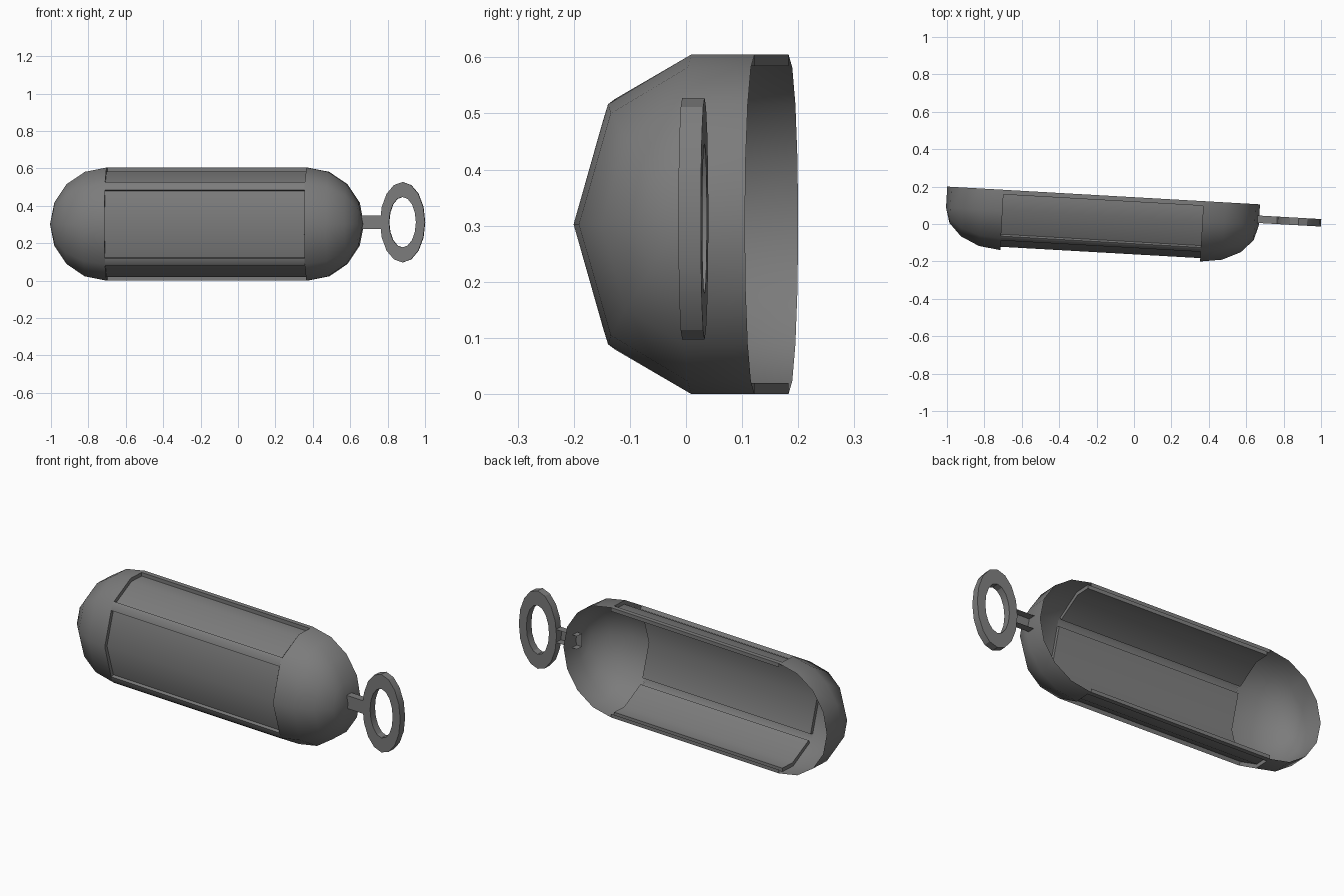
import bpy, bmesh, math
from mathutils import Matrix

if "Cube" in bpy.data.objects:
    bpy.data.objects.remove(bpy.data.objects["Cube"], do_unlink=True)

GREY = (0.2, 0.2, 0.2, 1)
mat = bpy.data.materials.new("dark_grey")
mat.use_nodes = True
mat.diffuse_color = GREY
mat.node_tree.nodes["Principled BSDF"].inputs["Base Color"].default_value = GREY

# The whole model is turned slightly about the vertical axis
PLACE = Matrix.Translation((-0.1625, 0.1525, 0.3025)) @ Matrix.Rotation(math.radians(-3.25), 4, 'Z')
R = 0.3025        # half height
SKIRT = 0.113     # straight depth behind the dome
DOME = 0.21       # depth of the rounded front
HALF = 0.535      # half length of the middle section


def finish(name, bm, angle=50):
    bmesh.ops.remove_doubles(bm, verts=bm.verts, dist=1e-4)
    bmesh.ops.recalc_face_normals(bm, faces=bm.faces)
    bm.transform(PLACE)
    mesh = bpy.data.meshes.new(name)
    bm.to_mesh(mesh)
    bm.free()
    mesh.materials.append(mat)
    ob = bpy.data.objects.new(name, mesh)
    bpy.context.collection.objects.link(ob)
    bpy.ops.object.select_all(action='DESELECT')
    ob.select_set(True)
    bpy.context.view_layer.objects.active = ob
    bpy.ops.object.shade_smooth_by_angle(angle=math.radians(angle))
    return ob


def loft(bm, rows, closed=False):
    """Skin a list of point rows with quads."""
    grid = [[bm.verts.new(p) for p in row] for row in rows]
    for a, b in zip(grid, grid[1:]):
        n = len(a)
        for i in range(n if closed else n - 1):
            j = (i + 1) % n
            bm.faces.new((a[i], a[j], b[j], b[i]))


def section(x, k):
    """Open cross-section of the shell at x, scaled by k."""
    pts = [(x, 0, R * k)]
    for i in range(5):
        t = math.pi * i / 4
        pts.append((x, -SKIRT - DOME * k * math.sin(t), R * k * math.cos(t)))
    return pts + [(x, 0, -R * k)]


# Rounded end caps, open at the back
for name, side in (("left_cap", 1), ("right_cap", -1)):
    bm = bmesh.new()
    rows = []
    for i in range(5):
        phi = math.pi / 2 * i / 4
        rows.append(section(side * (HALF + R * math.sin(phi)), math.cos(phi)))
    loft(bm, rows)
    bmesh.ops.remove_doubles(bm, verts=bm.verts, dist=1e-4)
    bmesh.ops.dissolve_degenerate(bm, edges=bm.edges, dist=1e-4)
    finish(name, bm)

# Profile pieces of the middle section as (y, z)
rim = [(0, 0.2825), (0, R), (-0.025, R)]
side_outer = [(-0.025, R), (-SKIRT, R), (-0.248, 0.224)]
side_inner = [(-0.025, 0.2825), (-0.107, 0.2825), (-0.238, 0.207)]
rib = [(-0.248, 0.224), (-0.2615, 0.214), (-0.271, 0.183)]
front_edge, front_sunk = (-0.271, 0.183), (-0.253, 0.178)


def flip(pts):
    return [(y, -z) for y, z in pts]


def extrude(bm, pts):
    loft(bm, [[(x, y, z) for y, z in pts] for x in (-HALF, HALF)])


def end_walls(bm, outline):
    for x in (-HALF, HALF):
        bm.faces.new([bm.verts.new((x, y, z)) for y, z in outline])


# Frame bars: back rims and ribs
for label, fn in (("upper", list), ("lower", flip)):
    for part, pts in (("rim", rim), ("rib", rib)):
        bm = bmesh.new()
        extrude(bm, fn(pts))
        finish(label + "_" + part, bm)

    # Sunken side panel with its step walls
    bm = bmesh.new()
    extrude(bm, fn([side_outer[0]] + side_inner + [side_outer[-1]]))
    end_walls(bm, fn(side_outer + side_inner[::-1]))
    finish(label + "_panel", bm)

# Sunken front panel
bm = bmesh.new()
sunk = [front_sunk, (-0.305, 0)] + flip([front_sunk])
extrude(bm, [front_edge] + sunk + flip([front_edge]))
end_walls(bm, [front_edge, (-SKIRT - DOME, 0)] + flip([front_edge]) + sunk[::-1])
finish("front_panel", bm)

# Pull ring, an oval washer
Y0, Y1 = -0.1, -0.06


def oval(rx, rz, y):
    return [(1.049 + rx * math.cos(t), y, 0.01 + rz * math.sin(t))
            for t in (math.tau * i / 16 for i in range(16))]


bm = bmesh.new()
outer, inner = (0.12, 0.215), (0.072, 0.135)
loft(bm, [oval(*outer, Y0), oval(*outer, Y1), oval(*inner, Y1),
          oval(*inner, Y0), oval(*outer, Y0)], closed=True)
finish("pull_ring", bm, 30)

# Neck, a channel open at the back
bm = bmesh.new()
H = 0.036
loft(bm, [[(x, Y1, 0.01 + H), (x, Y0, 0.01 + H), (x, Y0, 0.01 - H), (x, Y1, 0.01 - H)]
          for x in (0.8, 0.94)])
finish("ring_neck", bm, 30)
